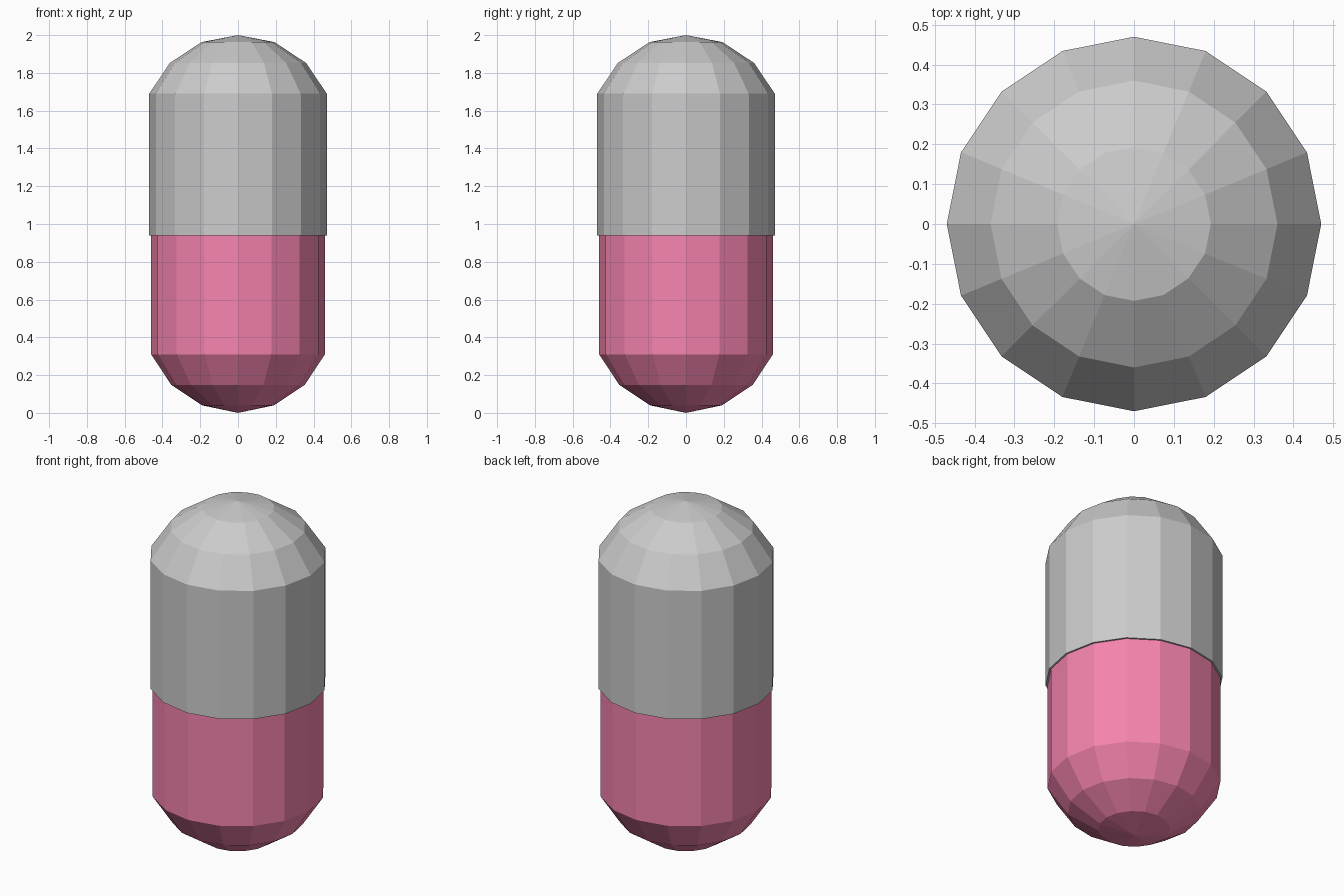
import bpy, bmesh
from math import cos, sin, tau

if "Cube" in bpy.data.objects:
    bpy.data.objects.remove(bpy.data.objects["Cube"])

SIDES = 16


def lathe(name, profile):
    """Spin (radius, z) points around z into a flat-faced solid."""
    bm = bmesh.new()
    rings = []
    for r, z in profile:
        if r == 0:
            rings.append([bm.verts.new((0, 0, z))] * SIDES)
        else:
            rings.append([bm.verts.new((r * cos(tau * i / SIDES), r * sin(tau * i / SIDES), z))
                          for i in range(SIDES)])
    for a, b in zip(rings, rings[1:]):
        for i in range(SIDES):
            j = (i + 1) % SIDES
            bm.faces.new(dict.fromkeys((a[i], a[j], b[j], b[i])))
    # Close the wide end
    bm.faces.new(rings[0])
    bmesh.ops.recalc_face_normals(bm, faces=bm.faces)
    mesh = bpy.data.meshes.new(name)
    bm.to_mesh(mesh)
    bm.free()
    obj = bpy.data.objects.new(name, mesh)
    bpy.context.collection.objects.link(obj)
    return obj


# Upper half: slightly wider shell with a domed top
lathe("upper_shell", [(0.47, 0.94), (0.47, 1.69), (0.36, 1.853), (0.193, 1.963), (0, 2.0)])

# Lower half: narrower coloured shell tucked into the upper one
lower = lathe("lower_shell", [(0.46, 0.96), (0.46, 0.31), (0.353, 0.148), (0.19, 0.04), (0, 0)])
red = bpy.data.materials.new("red")
red.diffuse_color = (0.92, 0.23, 0.43, 1)
red.use_nodes = True
red.node_tree.nodes["Principled BSDF"].inputs["Base Color"].default_value = red.diffuse_color
lower.data.materials.append(red)
